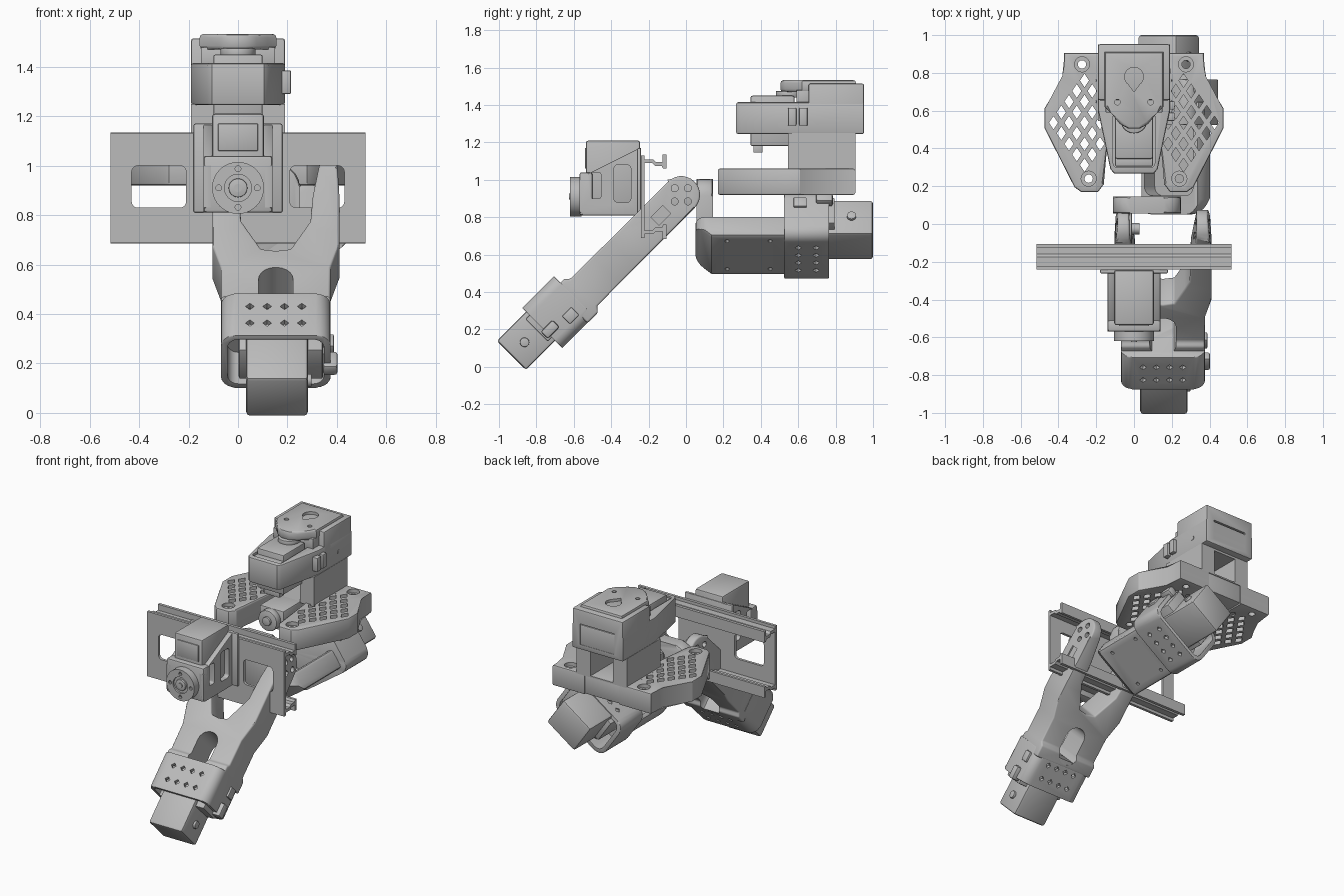
import bpy, bmesh, math
from mathutils import Matrix, Vector

if "Cube" in bpy.data.objects:
    bpy.data.objects.remove(bpy.data.objects["Cube"], do_unlink=True)

grey = bpy.data.materials.new("light_grey")
grey.use_nodes = True
grey.diffuse_color = (0.5, 0.5, 0.5, 1)
grey.node_tree.nodes["Principled BSDF"].inputs["Base Color"].default_value = (0.5, 0.5, 0.5, 1)
I = Matrix.Identity(4)


def finish(name, bm, M):
    bmesh.ops.recalc_face_normals(bm, faces=bm.faces)
    bmesh.ops.transform(bm, matrix=M, verts=bm.verts)
    me = bpy.data.meshes.new(name)
    bm.to_mesh(me)
    bm.free()
    me.materials.append(grey)
    ob = bpy.data.objects.new(name, me)
    bpy.context.collection.objects.link(ob)
    return ob


def prisms(name, outlines, lo, hi, axis="z", bevel=0, M=I):
    """Extrude 2D outlines along an axis; outline coordinates are the other two axes in order."""
    bm = bmesh.new()
    put = {"x": lambda a, b, t: (t, a, b), "y": lambda a, b, t: (a, t, b), "z": lambda a, b, t: (a, b, t)}[axis]
    k = "xyz".index(axis)
    for pts in outlines:
        low = [bm.verts.new(put(a, b, lo)) for a, b in pts]
        top = [bm.verts.new(put(a, b, hi)) for a, b in pts]
        bm.faces.new(low)
        bm.faces.new(top)
        for i in range(len(pts)):
            j = (i + 1) % len(pts)
            bm.faces.new((low[i], low[j], top[j], top[i]))
    if bevel:
        caps = [e for e in bm.edges if abs(e.verts[0].co[k] - e.verts[1].co[k]) < 1e-6]
        bmesh.ops.bevel(bm, geom=caps, offset=bevel, segments=2, profile=0.5, affect="EDGES", clamp_overlap=True)
    return finish(name, bm, M)


def box(name, x, y, z, bevel=0.0, M=I):
    bm = bmesh.new()
    bmesh.ops.create_cube(bm, size=1)
    for v in bm.verts:
        v.co = [(r[0] + r[1]) / 2 + c * (r[1] - r[0]) for c, r in zip(v.co, (x, y, z))]
    if bevel:
        bmesh.ops.bevel(bm, geom=list(bm.edges), offset=bevel, segments=2, profile=0.5, affect="EDGES")
    return finish(name, bm, M)


def circle(a, b, r, n=24):
    return [(a + r * math.cos(2 * math.pi * i / n), b + r * math.sin(2 * math.pi * i / n)) for i in range(n)]


def diamond(a, b, u, v):
    return [(a + u, b), (a, b + v), (a - u, b), (a, b - v)]


def rrect(a0, a1, b0, b1, r, n=5):
    pts = []
    for k, (a, b) in enumerate(((a1 - r, b1 - r), (a0 + r, b1 - r), (a0 + r, b0 + r), (a1 - r, b0 + r))):
        for i in range(n + 1):
            t = math.pi / 2 * (k + i / n)
            pts.append((a + r * math.cos(t), b + r * math.sin(t)))
    return pts


def cut(ob, *cutters, op="DIFFERENCE", bevel=0):
    for c in cutters:
        m = ob.modifiers.new("cut", "BOOLEAN")
        m.object, m.operation, m.solver = c, op, "EXACT"
    if bevel:
        m = ob.modifiers.new("round", "BEVEL")
        m.width, m.segments, m.limit_method, m.angle_limit = bevel, 3, "ANGLE", math.radians(45)
    me = bpy.data.meshes.new_from_object(ob.evaluated_get(bpy.context.evaluated_depsgraph_get()))
    ob.modifiers.clear()
    ob.data = me
    for c in cutters:
        bpy.data.objects.remove(c, do_unlink=True)
    return ob


def frame(x, n, s, origin):
    M = Matrix((x, n, s)).transposed().to_4x4()
    M.translation = origin
    return M


def servo_module(tag, M, nc, sn, s0, end):
    """Perforated sleeve holding a servo; local axes are width, thickness, length."""
    sleeve = prisms(tag + "_sleeve", [rrect(-.222, .222, nc - .151, nc + .151, .06)], s0, s0 + .24, bevel=.006, M=M)
    cut(sleeve, prisms("c", [rrect(-.195, .195, nc - .127, nc + .127, .045)], s0 + .06, s0 + .3, M=M),
        prisms("c", [diamond(x, s0 + d, .018, .018) for x in (-.105, -.035, .035, .105) for d in (.075, .17)],
               nc - .3, nc + .3, "y", M=M))
    box(tag + "_servo", (-.12, .13), (sn - .11, sn + .11), (s0 + .05, s0 + end), .015, M)
    box(tag + "_servo_mount", (-.15, .19), (sn - .085, sn + .085), (s0 + .05, s0 + .27), .008, M)
    prisms(tag + "_servo_screw", [circle(sn, s0 + .36, .025)], .125, .145, "x", .004, M)
    box(tag + "_horn_clip", (.19, .25), (sn - .075, sn - .02), (s0 + .17, s0 + .26), .012, M)
    box(tag + "_side_latch", (.2, .235), (nc - .09, nc - .03), (s0 + .05, s0 + .12), .006, M)


# Lower forearm: forked link sloping down to the front
q = math.sqrt(.5)
L = frame((1, 0, 0), (0, -q, q), (0, -q, -q), (.153, -.025, .92))
half = [(.06, .46), (.14, .3), (.15, .15), (.175, -.02), (.18, -.12), (.235, -.12), (.25, 0), (.257, .15),
        (.257, .44), (.222, .57), (.22, .84)]
outline = [(0, .47)] + half + [(-a, b) for a, b in reversed(half)]
arm = prisms("forearm_link", [outline], -.2, .2, "y", M=L)
tip = [(.1 * math.cos(t), -.1 * math.sin(t)) for t in [math.pi * i / 14 for i in range(15)]]
cut(arm, prisms("c", [tip + [(-.1, .35), (-.102, .74), (-.13, .76), (-.13, .84), (.125, .84), (.125, .76),
                             (.102, .74), (.1, .35)]], -.4, .4, "x", M=L), op="INTERSECT", bevel=.018)
cut(arm, prisms("c", [rrect(-.07, .07, .57, .82, .068)], -.3, .3, "y", M=L),
    prisms("c", [circle(a, b, .019, 12) for a, b in ((.05, 0), (-.05, 0), (0, .05), (0, -.05))], -.4, .4, "x", M=L),
    box("c", (.247, .4), (-.03, .03), (.11, .2), M=L))
servo_module("forearm", L, .022, .035, .79, .46)

# Shoulder joint and bracket
prisms("joint_horn", [circle(-.025, .92, .085)], -.07, -.01, "x", .008)
prisms("joint_hub", [circle(-.025, .92, .03)], -.02, .03, "x")
prisms("joint_bracket", [rrect(-.11, .25, .64, 1.005, .09)], .055, .145, "y", .018)

# Rolled upper arm: open channel with a scooped end
c, s = math.cos(math.radians(35)), math.sin(math.radians(35))
U = frame((c, 0, s), (s, 0, -c), (0, 1, 0), (.2, 0, .70))
channel = prisms("upper_arm_channel", [[(-.01, .05), (.04, .05), (.118, .135), (.118, .56), (-.01, .56)]],
                 -.2, .175, "x", .02, U)
cut(channel, prisms("c", [rrect(-.2, .175, .05, .9, .08)], -.3, .3, "y", M=U), op="INTERSECT")
cut(channel, prisms("c", [rrect(-.17, .145, .15, .535, .05)], -.2, .085, "y", M=U),
    prisms("c", [circle(x, y, .012, 10) for x in (-.14, .12) for y in (.22, .45)], .1, .2, "y", M=U))
servo_module("upper_arm", U, 0, -.035, .525, .475)

# Front mounting plate with hooked rails top and bottom
plate = box("mounting_plate", (-.515, .515), (-.24, -.222), (.69, 1.13))
cut(plate, *[prisms("c", [rrect(x - .11, x + .11, .83, 1.0, .025)], -.4, 0, "y") for x in (-.32, .32)])
hook = [(-.23, .2), (-.175, .2), (-.16, .185), (-.125, .185), (-.125, .225), (-.105, .225), (-.105, .15),
        (-.122, .15), (-.13, .165), (-.165, .165), (-.18, .18), (-.23, .18)]
for side, name in ((1, "top_rail"), (-1, "bottom_rail")):
    prisms(name, [[(y, .91 + side * z) for y, z in hook]], -.515, .515, "x")

# Front servo and its bracket
box("front_servo", (-.105, .105), (-.535, -.245), (.85, 1.21), .012)
box("front_servo_label", (-.08, .08), (-.541, -.53), (1.06, 1.17), .002)
wall = [(-.57, .83), (-.57, 1.0), (-.53, 1.03), (-.25, 1.17), (-.24, 1.17), (-.24, .81), (-.55, .81)]
for side, name in ((1, "left_wall"), (-1, "right_wall")):
    w = prisms("front_bracket_" + name, [wall], side * .105, side * .14, "x", .004)
    cut(w, prisms("c", [rrect(-.385, -.295, .88, 1.08, .02), rrect(-.51, -.455, .9, 1.04, .012)], -.3, .3, "x"))
box("front_bracket_face", (-.14, .14), (-.57, -.5), (.81, 1.04), .012)
box("front_bracket_flange", (-.18, .18), (-.262, -.24), (.81, 1.17), .008)
horn = prisms("front_horn", [circle(0, .91, .105, 40)], -.62, -.56, "y", .008)
cut(horn, prisms("c", [circle(.078 * math.cos(a), .91 + .078 * math.sin(a), .012, 10)
                       for a in [math.pi / 2 * i for i in range(4)]], -.7, -.6, "y"),
    prisms("c", [circle(0, .91, .055, 32)], -.7, -.608, "y"))
prisms("front_horn_hub", [circle(0, .91, .038)], -.62, -.58, "y", .004)
prisms("front_horn_screw", [circle(0, .91, .016)], -.626, -.61, "y")

# Perforated wings
wing = [(.37, .905), (.37, .78), (.475, .61), (.475, .51), (.315, .195), (.28, .17), (.19, .17), (.16, .21),
        (.13, .55), (.13, .905)]


def inside(x, y, pts, margin):
    ok = False
    for (ax, ay), (bx, by) in zip(pts, pts[1:] + pts[:1]):
        if (ay > y) != (by > y) and x < (bx - ax) * (y - ay) / (by - ay) + ax:
            ok = not ok
        d = Vector((bx - ax, by - ay))
        t = max(0, min(1, Vector((x - ax, y - ay)).dot(d) / d.length_squared))
        if (Vector((x - ax, y - ay)) - d * t).length < margin:
            return False
    return ok


bosses = [(.275, .845), (.24, .24)]
cells = []
for r in range(13):
    for k in range(6):
        x, y = .18 + .082 * k + .041 * (r % 2), .2 + .056 * r
        if inside(x, y, wing, .036) and min(math.dist((x, y), b) for b in bosses) > .075:
            cells.append((x, y))
for side, name in ((1, "left_wing"), (-1, "right_wing")):
    w = prisms(name, [[(side * x, y) for x, y in wing]], .92, 1.06, bevel=.01)
    cut(w, prisms("c", [diamond(side * x, y, .024, .036) for x, y in cells], .8, 1.2),
        prisms("c", [circle(side * x, y, .022, 16) for x, y in bosses], .8, 1.2),
        prisms("c", [circle(side * x, y, .04, 20) for x, y in bosses], 1.035, 1.2))

# Post between wings and head, with the roll servo between the wings
box("wing_bridge", (-.2, .2), (.6, .9), (.925, 1.06), .008)
post = box("head_post", (-.19, .19), (.545, .905), (1.05, 1.25))
cut(post, box("c", (-.085, .085), (.5, 1.0), (1.06, 1.23)))
box("roll_servo", (-.09, .09), (.36, .62), (.925, 1.06), .01)
prisms("roll_horn", [circle(0, .99, .07)], .315, .365, "y", .008)
prisms("roll_horn_hub", [circle(0, .99, .03)], .3, .32, "y", .004)

# Head housing, cover and servo
body = [(-.19, .95), (-.19, .6), (-.125, .29), (-.105, .268), (.105, .268), (.125, .29), (.19, .6), (.19, .95)]
housing = prisms("head_housing", [body], 1.245, 1.415, bevel=.01)
cut(housing, prisms("c", [rrect(-.11, .11, .3, .6, .02)], 1.36, 1.5))
rear = box("head_rear_block", (-.19, .19), (.655, .952), (1.245, 1.515), .01)
cut(rear, box("c", (-.13, .13), (.935, 1.0), (1.28, 1.42)))
side = [(.155, .91), (.155, .62), (.12, .585), (.075, .53), (.03, .505)]
cover = prisms("head_cover", [side + [(-a, b) for a, b in reversed(side)]], 1.47, 1.533, bevel=.015)
cut(cover, prisms("c", [circle(0, .78, .05)], 1.48, 1.6),
    prisms("c", [[(-.042, .755), (0, .7), (.042, .755)]], 1.48, 1.6),
    prisms("c", [circle(x, .645, .015, 12) for x in (-.088, .088)], 1.51, 1.6))
box("cover_support", (-.15, .15), (.59, .66), (1.4, 1.48), .004)
box("head_servo", (-.1, .1), (.345, .58), (1.18, 1.45), .01)
box("head_servo_tab", (-.1, .1), (.305, .36), (1.34, 1.41), .006)
prisms("head_servo_horn", [circle(0, .55, .07)], 1.44, 1.475, bevel=.005)
box("head_servo_plug", (-.06, .06), (.36, .41), (1.145, 1.19), .004)
for k, y in enumerate((.545, .605)):
    box("side_clip_%d" % (k + 1), (.165, .215), (y, y + .045), (1.29, 1.385), .006)
prisms("housing_screw", [circle(.81, 1.325, .014, 12)], .185, .194, "x")

# Smooth shading with sharp creases
bpy.ops.object.select_all(action="DESELECT")
for ob in bpy.context.collection.objects:
    if ob.type == "MESH":
        ob.select_set(True)
        bpy.context.view_layer.objects.active = ob
bpy.ops.object.shade_smooth_by_angle(angle=math.radians(30))
